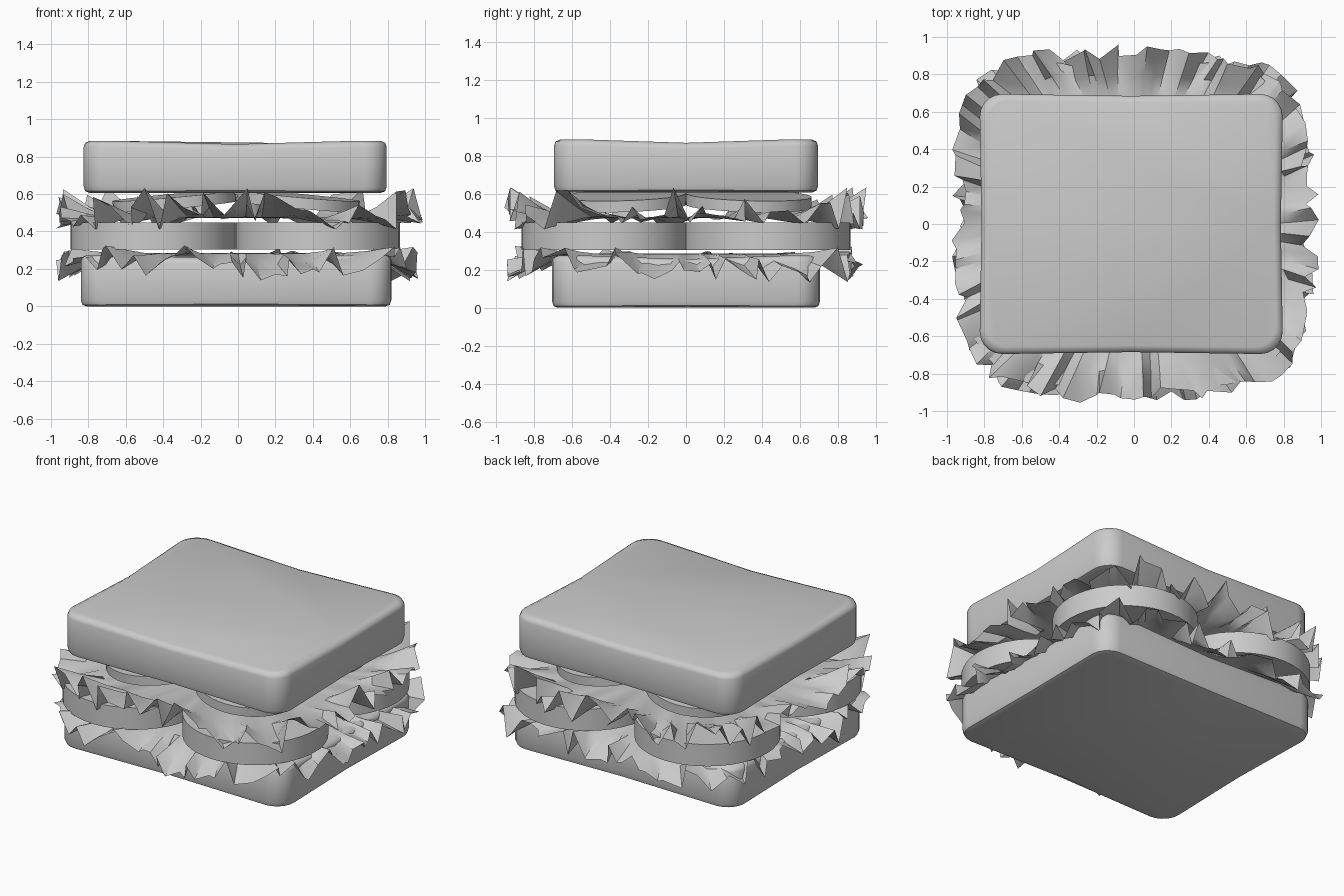
import bpy, bmesh, math, random
from mathutils import Vector, Euler

if "Cube" in bpy.data.objects:
    bpy.data.objects.remove(bpy.data.objects["Cube"])

random.seed(7)


def finish(name, bm, smooth_angle=None):
    bmesh.ops.recalc_face_normals(bm, faces=bm.faces)
    me = bpy.data.meshes.new(name)
    bm.to_mesh(me)
    bm.free()
    ob = bpy.data.objects.new(name, me)
    bpy.context.collection.objects.link(ob)
    if smooth_angle:
        bpy.ops.object.select_all(action='DESELECT')
        bpy.context.view_layer.objects.active = ob
        ob.select_set(True)
        bpy.ops.object.shade_smooth_by_angle(angle=math.radians(smooth_angle))
    return ob


def rounded_rect(hx, hy, r):
    # corner arcs plus a midpoint on each side
    pts = []
    for k, (sx, sy) in enumerate([(1, 1), (-1, 1), (-1, -1), (1, -1)]):
        for i in range(6):
            a = math.pi / 2 * (k + i / 5)
            pts.append((sx * (hx - r) + r * math.cos(a), sy * (hy - r) + r * math.sin(a), 0))
        pts.append([(0, hy - .01, 1), (-hx + .01, 0, 1), (0, -hy + .01, 1), (hx - .01, 0, 1)][k])
    return pts


def bread(name, cx, hx, hy, z0, z1, dip_top, dip_bottom):
    bm = bmesh.new()
    rings = []
    h = z1 - z0
    for inset, t in [(.03, 0), (.008, .03), (0, .12), (0, .88), (.008, .96), (.035, 1)]:
        ring = []
        for x, y, mid in rounded_rect(hx - inset, hy - inset, .12):
            z = z0 + h * t
            if mid:
                z += -dip_top if t > .5 else dip_bottom
            ring.append(bm.verts.new((cx + x, y, z)))
        rings.append(ring)
    for a, b in zip(rings, rings[1:]):
        for i in range(len(a)):
            j = (i + 1) % len(a)
            bm.faces.new((a[i], a[j], b[j], b[i]))
    bm.faces.new(rings[0])
    bm.faces.new(rings[-1])
    return finish(name, bm, 50)


def disc(name, centre, radius, depth, tilt=(0, 0, 0)):
    bm = bmesh.new()
    bmesh.ops.create_cone(bm, cap_ends=True, segments=40, radius1=radius, radius2=radius, depth=depth)
    bmesh.ops.transform(bm, matrix=Euler(tilt).to_matrix().to_4x4(), verts=bm.verts)
    bmesh.ops.translate(bm, vec=Vector(centre), verts=bm.verts)
    return finish(name, bm, 40)


def lettuce(name, z, size, low, high):
    # flat sheet whose rim breaks into random folded frills
    n = 104
    bm = bmesh.new()
    rings = []
    frill = [random.uniform(low, high) for _ in range(n)]
    out = [random.uniform(-.05, .045) for _ in range(n)]
    swing = [random.uniform(-.6, .6) for _ in range(n)]
    for t, w in [(.35, 0), (.74, .03), (.86, .45), (1, 1)]:
        ring = []
        for i in range(n):
            a = 2 * math.pi * (i + swing[i] * w) / n
            c, s = math.cos(a), math.sin(a)
            r = size * (abs(c) ** 4.2 + abs(s) ** 4.2) ** (-1 / 4.2)
            r = r * t + out[i] * w
            wave = (high - low) * .15 * math.sin(i * 2.1) * w
            zz = z + min(high, max(low, frill[i] + wave)) * w
            ring.append(bm.verts.new((r * c, r * s * .97, zz)))
        rings.append(ring)
    for a, b in zip(rings, rings[1:]):
        for i in range(n):
            j = (i + 1) % n
            bm.faces.new((a[i], a[j], b[j], b[i]))
    bm.faces.new(rings[0])
    return finish(name, bm, 35)


# bread slices
bread("bottom_bread", -.01, .83, .705, 0, .275, .02, .004)
bread("top_bread", -.015, .81, .695, .607, .885, .018, .004)

# lettuce leaves
lettuce("lower_lettuce", .285, .93, -.15, .04)
lettuce("upper_lettuce", .472, .945, -.06, .16)

# tomato and onion slices, one in each quarter
for sx in (-1, 1):
    for sy in (-1, 1):
        tag = ("left" if sx < 0 else "right") + ("_front" if sy < 0 else "_back")
        disc("tomato_" + tag, (sx * .44 - .015, sy * .425, .375), .44, .145)
        disc("onion_" + tag, (sx * .33 - .01, sy * .33, .562), .33, .06,
             (-sy * .03, sx * .09, 0))
